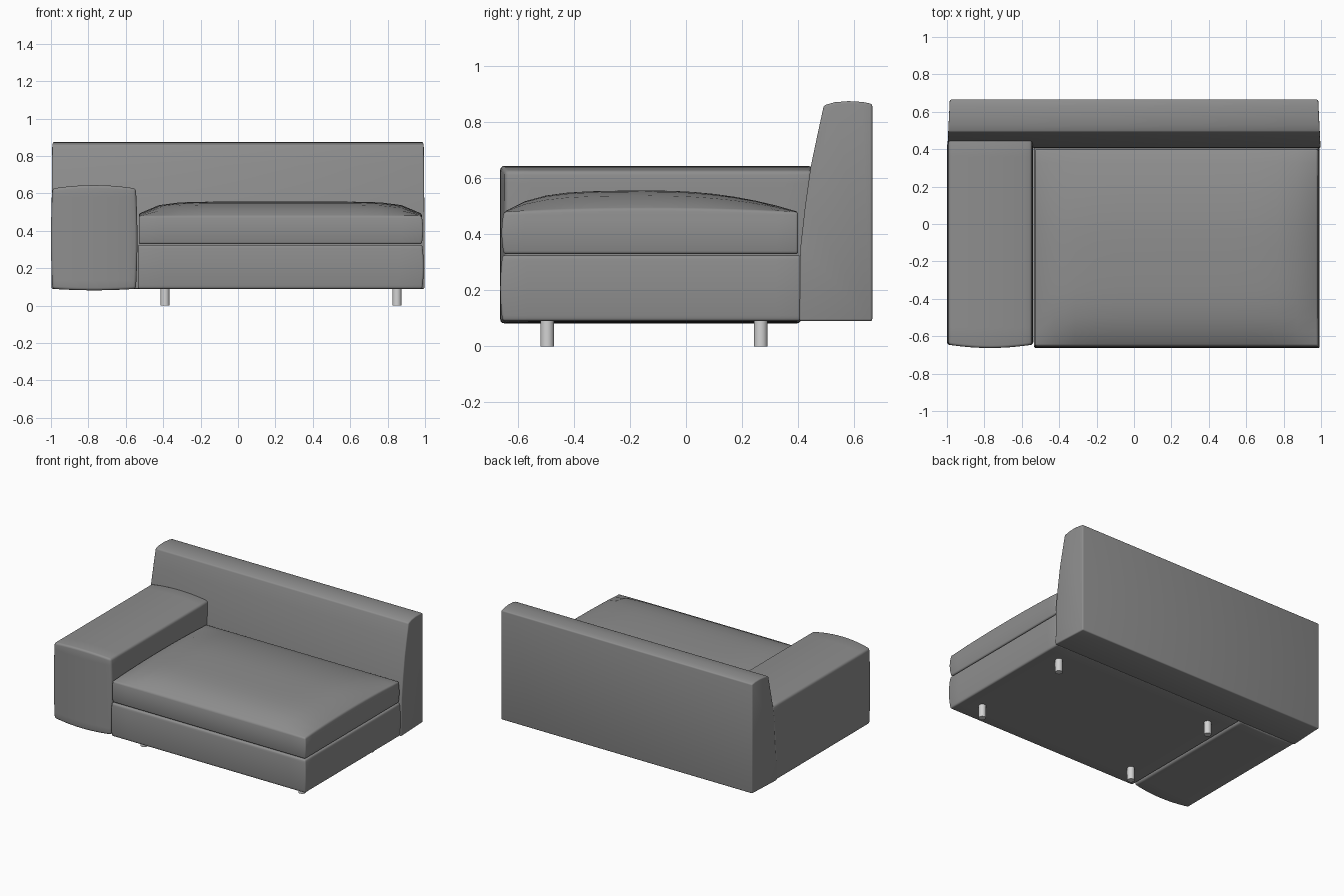
import bpy, bmesh, math
from mathutils import Vector

cube = bpy.data.objects.get("Cube")
if cube:
    bpy.data.objects.remove(cube, do_unlink=True)


def material(name, value):
    m = bpy.data.materials.new(name)
    m.use_nodes = True
    colour = (value, value, value, 1)
    m.diffuse_color = colour
    m.node_tree.nodes["Principled BSDF"].inputs["Base Color"].default_value = colour
    return m


FABRIC = material("grey fabric", 0.27)
METAL = material("pale metal", 0.65)


def finish(name, bm, mat, bevel=0.0):
    """Round the hard edges, then make a smooth shaded object."""
    bmesh.ops.recalc_face_normals(bm, faces=bm.faces)
    if bevel:
        hard = [e for e in bm.edges if e.calc_face_angle(0) > math.radians(38)]
        bmesh.ops.bevel(bm, geom=hard, offset=bevel, segments=3,
                        profile=0.5, affect='EDGES', clamp_overlap=True)
    mesh = bpy.data.meshes.new(name)
    bm.to_mesh(mesh)
    bm.free()
    mesh.materials.append(mat)
    ob = bpy.data.objects.new(name, mesh)
    bpy.context.collection.objects.link(ob)
    bpy.ops.object.select_all(action='DESELECT')
    ob.select_set(True)
    bpy.context.view_layer.objects.active = ob
    bpy.ops.object.shade_smooth_by_angle(angle=math.radians(35))
    return ob


def padded_box(name, low, high, bevel, puff, cuts=11):
    """Box with a grid on each side; puff(u) gives an offset for u in -1..1."""
    low, high = Vector(low), Vector(high)
    mid, half = (low + high) / 2, (high - low) / 2
    bm = bmesh.new()
    bmesh.ops.create_cube(bm, size=2)
    bmesh.ops.subdivide_edges(bm, edges=bm.edges[:], cuts=cuts, use_grid_fill=True)
    for v in bm.verts:
        u = v.co.copy()
        v.co = mid + Vector(a * b for a, b in zip(u, half)) + Vector(puff(u))
    return finish(name, bm, FABRIC, bevel)


def face(c):
    """Sign of the outer side a coordinate lies on, or 0 inside."""
    return math.copysign(1, c) if abs(c) > 0.999 else 0


# Armrest: arched top, bottom and front, rear end leaning with the backrest
def arm_puff(u):
    arch = 1 - u.x ** 2
    y = -0.018 * arch if face(u.y) < 0 else 0.04 * (u.z - 1) / 2 * (u.y + 1) / 2
    side = 0.008 * face(u.x) * (1 - u.z ** 2)
    return side, y, face(u.z) * (0.018 if u.z > 0 else 0.008) * arch


padded_box("armrest", (-0.992, -0.645, 0.09), (-0.546, 0.45, 0.626), 0.014, arm_puff)


# Seat base: front and open end gently rounded over the height
def base_puff(u):
    round_z = 1 - u.z ** 2
    return (0.008 * round_z * (face(u.x) > 0),
            -0.008 * round_z * (face(u.y) < 0), 0)


padded_box("seat_base", (-0.535, -0.655, 0.09), (0.985, 0.41, 0.325), 0.01, base_puff)


# Seat cushion: crowned top that falls away more gently towards the back
def cushion_puff(u):
    x, y, _ = base_puff(u)
    crown = (1 - u.x ** 8) * (1 - abs(u.y) ** (5 if u.y < 0 else 2.2))
    edge = 0.012 * (1 - u.y ** 2)
    return x, y, (0.064 * crown + edge) * (face(u.z) > 0)


padded_box("seat_cushion", (-0.53, -0.65, 0.329), (0.982, 0.40, 0.48), 0.009,
           cushion_puff, cuts=13)

# Backrest: leaning profile swept across the full width
profile = [(0.405, 0.09), (0.408, 0.35), (0.425, 0.5), (0.445, 0.64), (0.468, 0.75),
           (0.492, 0.86), (0.53, 0.871), (0.58, 0.875), (0.63, 0.872),
           (0.665, 0.865), (0.665, 0.09)]
bm = bmesh.new()
ends = []
for side in (-1, 1):
    ends.append([bm.verts.new((side * (0.998 - 0.05 * (y - 0.4)), y, z))
                 for y, z in profile])
    bm.faces.new(ends[-1])
for i in range(len(profile)):
    j = (i + 1) % len(profile)
    bm.faces.new((ends[0][i], ends[0][j], ends[1][j], ends[1][i]))
finish("backrest", bm, FABRIC, 0.008)

# Four round legs
for row, y in (("front", -0.495), ("rear", 0.267)):
    for side, x in (("right", -0.39), ("left", 0.85)):
        bm = bmesh.new()
        bmesh.ops.create_cone(bm, cap_ends=True, segments=24, radius1=0.024,
                              radius2=0.024, depth=0.1)
        bmesh.ops.translate(bm, verts=bm.verts, vec=(x, y, 0.05))
        finish(f"{row}_{side}_leg", bm, METAL)
